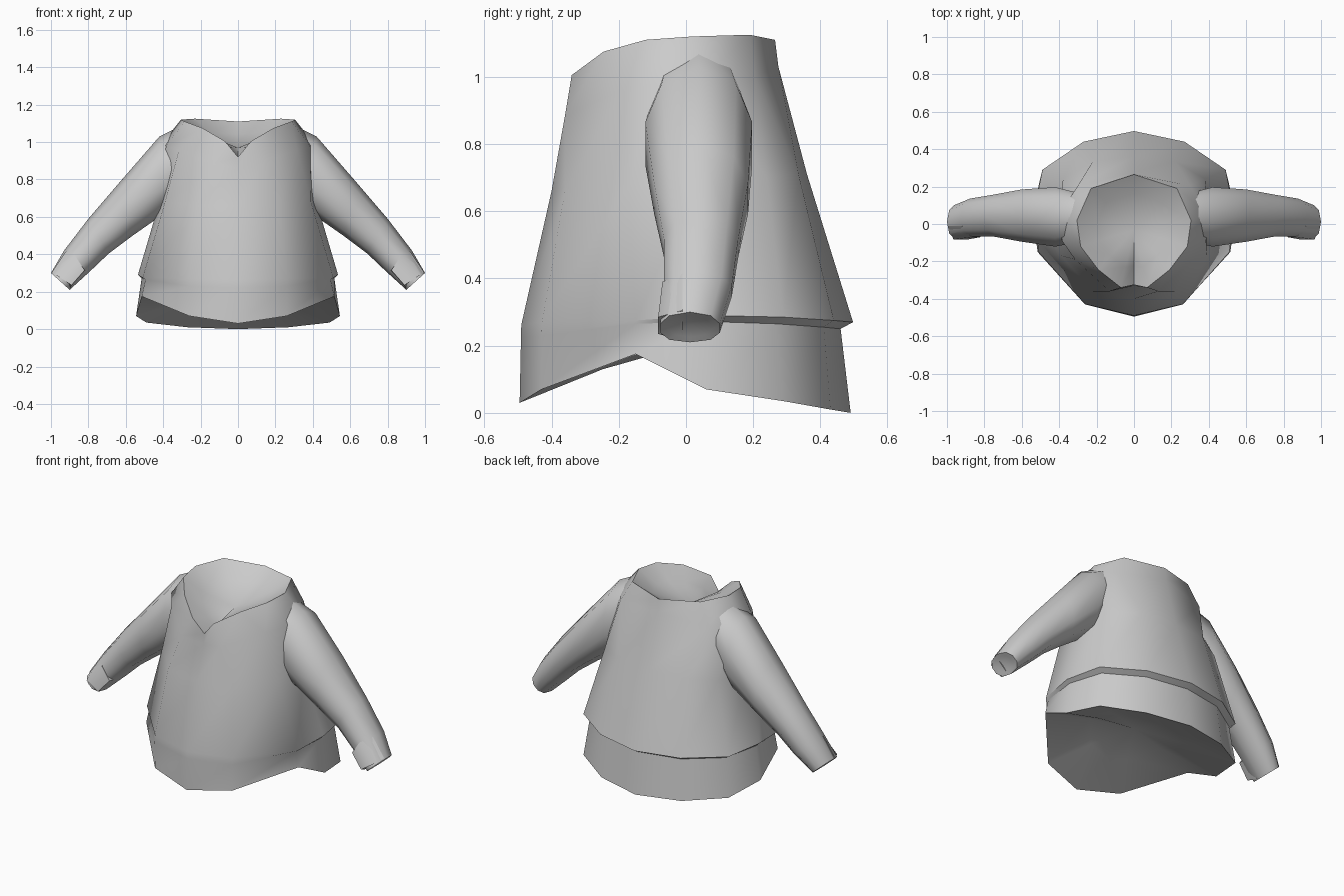
import bpy, bmesh, math
from mathutils import Vector

if "Cube" in bpy.data.objects:
    bpy.data.objects.remove(bpy.data.objects["Cube"])

cloth = bpy.data.materials.new("grey cloth")
cloth.diffuse_color = (0.6, 0.6, 0.6, 1)
cloth.use_nodes = True
cloth.node_tree.nodes["Principled BSDF"].inputs["Base Color"].default_value = cloth.diffuse_color


def full_ring(half):
    """Mirror a front-to-back half outline into a closed ring."""
    return half + [(-x, y, z) for x, y, z in half[-2:0:-1]]


def loft(name, rings, caps):
    """Skin rings; caps = centre point, inset and drop for each end."""
    bm = bmesh.new()
    loops = [[bm.verts.new(p) for p in r] for r in rings]
    n = len(loops[0])
    for a, b in zip(loops, loops[1:]):
        for i in range(n):
            j = (i + 1) % n
            bm.faces.new((a[i], a[j], b[j], b[i]))
    for loop, (centre, inset, drop) in zip((loops[0], loops[-1]), caps):
        c = Vector(centre)
        inner = [bm.verts.new(v.co.lerp(c, inset) + Vector(drop)) for v in loop]
        mid = bm.verts.new(c + Vector(drop))
        for i in range(n):
            j = (i + 1) % n
            bm.faces.new((loop[i], loop[j], inner[j], inner[i]))
            bm.faces.new((inner[i], inner[j], mid))
    bmesh.ops.recalc_face_normals(bm, faces=bm.faces)
    me = bpy.data.meshes.new(name)
    bm.to_mesh(me)
    bm.free()
    me.materials.append(cloth)
    ob = bpy.data.objects.new(name, me)
    bpy.context.collection.objects.link(ob)
    bpy.ops.object.select_all(action='DESELECT')
    ob.select_set(True)
    bpy.context.view_layer.objects.active = ob
    bpy.ops.object.shade_smooth_by_angle(angle=math.radians(60))
    return ob


# Shirt body: hem, recessed band, overhanging fold, chest, shoulders, collar
hem = [(0, -.495, .03), (.26, -.43, .07), (.515, -.15, .175), (.545, .06, .07),
       (.49, .29, .035), (.27, .43, .01), (0, .49, 0)]
band = [(0, -.491, .22), (.262, -.43, .23), (.495, -.15, .265), (.515, .06, .272),
        (.46, .27, .265), (.255, .41, .255), (0, .46, .25)]
fold = [(0, -.49, .262), (.262, -.428, .27), (.51, -.15, .275), (.535, .06, .29),
        (.49, .29, .285), (.27, .44, .275), (0, .497, .27)]
chest = [(0, -.40, .66), (.22, -.36, .66), (.39, -.17, .68), (.42, .03, .68),
         (.38, .24, .70), (.22, .335, .71), (0, .36, .71)]
shoulder = [(0, -.33, .86), (.13, -.36, .885), (.315, -.19, .96), (.385, -.09, .98),
            (.40, .05, 1.0), (.30, .205, 1.0), (0, .275, 1.03)]
collar = [(0, -.325, .92), (.07, -.34, 1.005), (.19, -.245, 1.075), (.285, -.12, 1.11),
          (.305, .02, 1.12), (.23, .19, 1.125), (0, .265, 1.11)]
loft("shirt_body", [full_ring(r) for r in (hem, band, fold, chest, shoulder, collar)],
     [((0, 0, .17), .5, (0, 0, .03)), ((0, -.03, 1.0), .35, (0, 0, -.03))])

# Sleeves: (upper point, lower point, y centre, y half width) down the arm
STATIONS = [((.29, 1.095), (.30, .70), .035, .135), ((.42, 1.03), (.42, .60), .038, .165),
            ((.62, .80), (.57, .495), .045, .145), ((.80, .59), (.69, .405), .045, .115),
            ((.93, .42), (.79, .31), .035, .105), ((1.0, .30), (.90, .21), .012, .092)]
SIDES = 10


def sleeve_ring(top, low, yc, hy, side):
    """Squarish cross-section, widest a little below its middle."""
    ring = []
    for k in range(SIDES):
        a = math.tau * k / SIDES
        s = math.sin(a)
        t = ((1 - math.cos(a)) / 2) ** .9
        y = yc + hy * math.copysign(abs(s) ** .75, s)
        ring.append((side * (top[0] + (low[0] - top[0]) * t),
                     y, top[1] + (low[1] - top[1]) * t))
    return ring


for side, label in ((1, "right"), (-1, "left")):
    loft(label + "_sleeve", [sleeve_ring(*s, side) for s in STATIONS],
         [((side * .29, .035, .9), .5, (0, 0, 0)),
          ((side * .94, .012, .265), .3, (0, 0, 0))])
    # Turned-up cuff flap on the front of the wrist
    loft(label + "_cuff", [
        [(side * x, y, z) for x, y, z in
         ((.92, -.01, .415), (.87, -.07, .39), (.82, -.07, .315), (.81, -.01, .31))],
        [(side * x, y, z) for x, y, z in
         ((.995, -.01, .305), (.965, -.083, .285), (.89, -.083, .235), (.90, -.01, .215))]],
        [((side * .86, -.04, .36), .5, (0, 0, 0)), ((side * .93, -.04, .27), .3, (0, 0, 0))])
